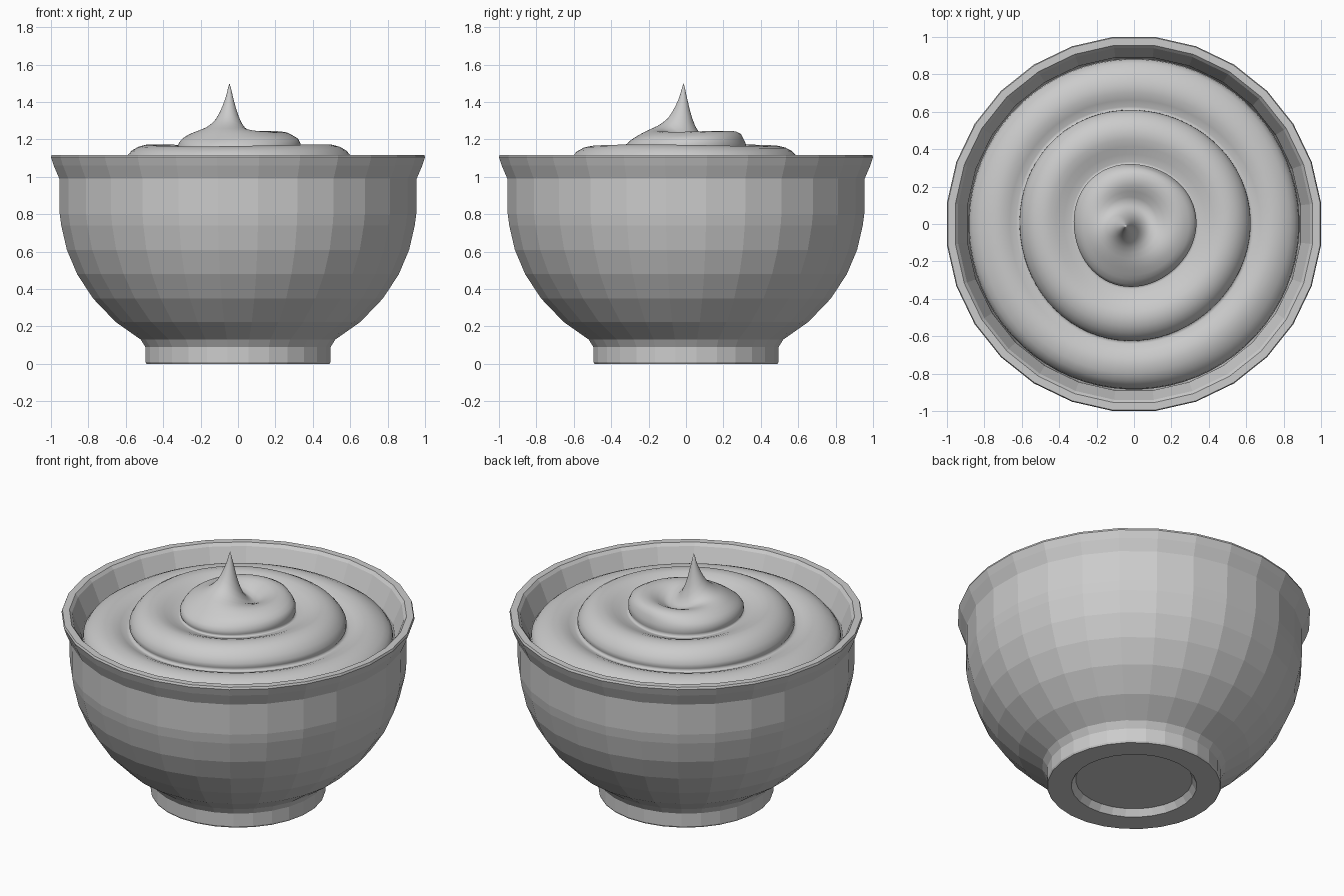
import bpy, bmesh, math

if "Cube" in bpy.data.objects:
    bpy.data.objects.remove(bpy.data.objects["Cube"])

def lathe(name, profile, sides, smooth, point):
    """Sweep rings around z; first and last profile entries are poles."""
    bm = bmesh.new()
    first = bm.verts.new(point(0, 0))
    last = bm.verts.new(point(len(profile) - 1, 0))
    rings = []
    for i in range(1, len(profile) - 1):
        rings.append([bm.verts.new(point(i, 2 * math.pi * (k + 0.5) / sides))
                      for k in range(sides)])
    for k in range(sides):
        n = (k + 1) % sides
        bm.faces.new((first, rings[0][k], rings[0][n]))
        for a, b in zip(rings, rings[1:]):
            bm.faces.new((a[k], b[k], b[n], a[n]))
        bm.faces.new((rings[-1][k], last, rings[-1][n]))
    bmesh.ops.recalc_face_normals(bm, faces=bm.faces[:])
    for f in bm.faces:
        f.smooth = smooth
    me = bpy.data.meshes.new(name)
    bm.to_mesh(me)
    bm.free()
    ob = bpy.data.objects.new(name, me)
    bpy.context.collection.objects.link(ob)
    return ob

# Bowl: faceted thick wall with recessed foot and flared rim
bowl_profile = [
    (0, .04), (.33, .04), (.355, 0), (.49, 0), (.495, .01), (.495, .09),
    (.52, .13), (.655, .225), (.775, .35), (.86, .48), (.915, .61), (.945, .74),
    (.953, .80), (.955, .99), (.985, 1.06), (1.0, 1.105), (.995, 1.118),
    (.955, 1.118), (.94, 1.10), (.89, .98), (.885, .78), (.80, .50),
    (.60, .26), (.40, .16), (0, .14)]
SIDES = 28
grow = 1 / math.cos(math.pi / SIDES)

def bowl_point(i, a):
    r, z = bowl_profile[i]
    return (r * grow * math.cos(a), r * grow * math.sin(a), z)

lathe("bowl", bowl_profile, SIDES, False, bowl_point)

# Cream: radius, height on the gentle side, height on the curled side
cream_profile = [
    (0, 1.50, 1.50), (.008, 1.485, 1.46), (.018, 1.45, 1.41), (.03, 1.42, 1.35),
    (.045, 1.39, 1.29), (.065, 1.355, 1.235), (.09, 1.32, 1.20), (.12, 1.295, 1.185),
    (.15, 1.275, 1.20), (.18, 1.26, 1.22), (.21, 1.245, 1.238), (.24, 1.228, 1.246),
    (.27, 1.21, 1.244), (.295, 1.195, 1.23), (.315, 1.175, 1.21), (.328, 1.155, 1.18),
    (.328, 1.135, 1.145), (.32, 1.12, 1.12)]
# Lower two coils, tucked under at each edge
cream_profile += [(r, z, z) for r, z in (
    (.34, 1.122), (.38, 1.135), (.42, 1.152), (.46, 1.165), (.50, 1.168),
    (.54, 1.158), (.575, 1.138), (.60, 1.11), (.617, 1.08), (.618, 1.055),
    (.607, 1.035), (.635, 1.035), (.67, 1.052), (.71, 1.066), (.75, 1.068),
    (.79, 1.06), (.83, 1.042), (.86, 1.018), (.88, .99), (.885, .95),
    (.88, .80), (0, .80))]
TIP = (-.045, -.012)

def cream_point(i, a):
    r, gentle, curled = cream_profile[i]
    w = .5 + .5 * math.cos(a - math.radians(45) - 1.2 * r)
    z = gentle + (curled - gentle) * w
    if .3 < r < .84:
        z += .005 * math.sin(2 * a + 5 * r)
        r += .007 * math.sin(3 * a + 1) - .004 * math.sin(a)
    s = max(0, 1 - r / .3) if i < 20 else 0
    return (TIP[0] * s + r * math.cos(a), TIP[1] * s + r * math.sin(a), z)

lathe("cream_swirl", cream_profile, 72, True, cream_point)
